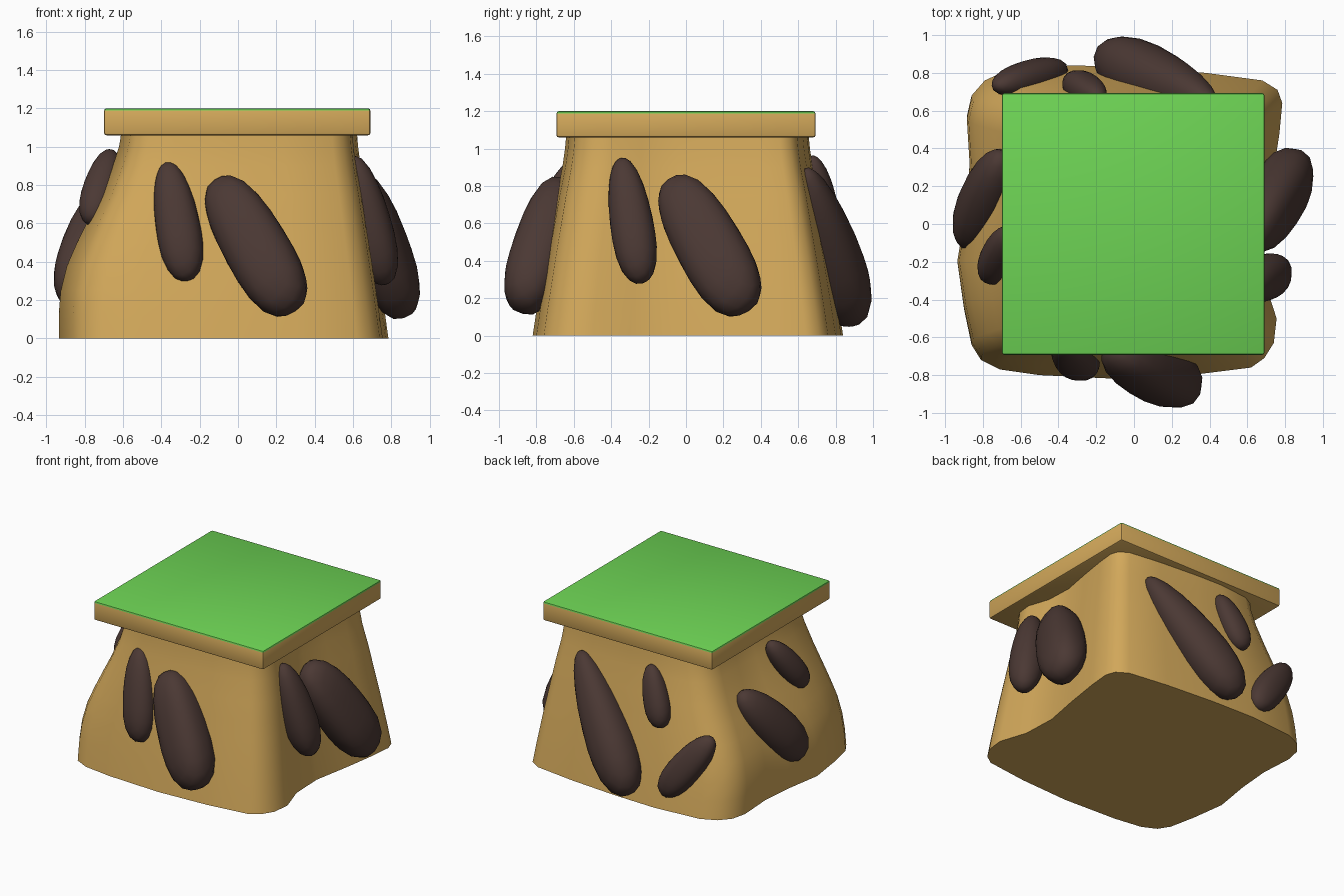
import bpy, bmesh, math
from mathutils import Vector, Matrix

if "Cube" in bpy.data.objects:
    bpy.data.objects.remove(bpy.data.objects["Cube"])


def material(name, rgb):
    m = bpy.data.materials.new(name)
    m.diffuse_color = (*rgb, 1)
    m.use_nodes = True
    m.node_tree.nodes["Principled BSDF"].inputs["Base Color"].default_value = m.diffuse_color
    return m


EARTH = material("earth", (0.66, 0.40, 0.105))
GRASS = material("grass", (0.155, 0.66, 0.09))
STONE = material("stone", (0.07, 0.04, 0.034))


def finish(bm, name, mats, angle=45):
    bmesh.ops.recalc_face_normals(bm, faces=bm.faces)
    me = bpy.data.meshes.new(name)
    bm.to_mesh(me)
    bm.free()
    ob = bpy.data.objects.new(name, me)
    bpy.context.collection.objects.link(ob)
    for m in mats:
        me.materials.append(m)
    bpy.ops.object.select_all(action='DESELECT')
    ob.select_set(True)
    bpy.context.view_layer.objects.active = ob
    bpy.ops.object.shade_smooth_by_angle(angle=math.radians(angle))
    return ob


# Earth mound: irregular rounded-square footprint lofted up to a narrower neck
foot = [(0.62, -0.76), (0.69, -0.71), (0.74, -0.63), (0.755, -0.50), (0.69, -0.30),
        (0.68, -0.05), (0.73, 0.22), (0.77, 0.48), (0.785, 0.64), (0.76, 0.71), (0.68, 0.76),
        (0.38, 0.80), (0.0, 0.83), (-0.33, 0.84), (-0.68, 0.81), (-0.79, 0.76),
        (-0.86, 0.68), (-0.885, 0.57), (-0.87, 0.32), (-0.89, 0.08), (-0.935, -0.20),
        (-0.90, -0.45), (-0.86, -0.64), (-0.81, -0.72), (-0.71, -0.77), (-0.50, -0.80),
        (-0.08, -0.82), (0.30, -0.80)]
# height, progress to the neck on the left side, progress elsewhere
levels = [(0, 0, 0), (0.13, 0, 0.11), (0.25, 0.03, 0.22), (0.38, 0.13, 0.34),
          (0.5, 0.29, 0.46), (0.62, 0.47, 0.58), (0.75, 0.67, 0.71), (0.9, 0.86, 0.88),
          (1.0, 0.96, 0.96), (1.08, 1, 1)]
bm = bmesh.new()
rings = []
for z, tl, tr in levels:
    ring = []
    for x, y in foot:
        sx = 1 - 0.35 * tl if x < 0 else 1 - 0.21 * tr
        ring.append(bm.verts.new((x * sx, y * (1 - 0.22 * tr), z)))
    rings.append(ring)
n = len(foot)
for a, b in zip(rings, rings[1:]):
    for i in range(n):
        j = (i + 1) % n
        bm.faces.new((a[i], a[j], b[j], b[i]))
bm.faces.new(rings[0][::-1])
bm.faces.new(rings[-1])
finish(bm, "earth_mound", [EARTH])

# Square slab with grass on its top face and top bevel
bm = bmesh.new()
bmesh.ops.create_cube(bm, size=1, matrix=Matrix.Translation((-0.004, 0, 1.13))
                      @ Matrix.Diagonal((1.39, 1.385, 0.14, 1)))
bmesh.ops.bevel(bm, geom=bm.edges[:], offset=0.012, segments=2, profile=0.5, affect='EDGES')
bm.normal_update()
for f in bm.faces:
    f.material_index = 1 if f.normal.z > 0.2 else 0
finish(bm, "grass_slab", [EARTH, GRASS], 30)


def rock(name, side, top, bottom, width, depth, taper=0.15, power=2.3):
    """Squashed boulder between two points given as (across, up, outward) on one side."""
    p, q = (Vector((u, -w, v)) for u, v, w in (top, bottom))
    axis = (p - q).normalized()
    across = Vector((0, -1, 0)).cross(axis).normalized()
    out = axis.cross(across)
    half = (p - q).length / 2
    turn = Matrix.Rotation(math.radians(side), 3, 'Z')
    bm = bmesh.new()
    bmesh.ops.create_icosphere(bm, subdivisions=3, radius=1)
    for v in bm.verts:
        c = v.co / sum(abs(k) ** power for k in v.co) ** (1 / power)
        k = 1 - taper * c.z
        v.co = turn @ ((p + q) / 2 + axis * c.z * half
                       + across * c.x * width * k + out * c.y * depth * k)
    finish(bm, name, [STONE], 60)


FRONT, RIGHT, BACK, LEFT = 0, 90, 180, -90
rock("front_rock_small", FRONT, (-0.37, 0.92, 0.62), (-0.265, 0.30, 0.77), 0.115, 0.10)
rock("front_rock_large", FRONT, (-0.11, 0.83, 0.66), (0.285, 0.14, 0.88), 0.17, 0.15, 0.08, 2.6)
rock("right_rock_small", RIGHT, (-0.345, 0.95, 0.60), (-0.24, 0.28, 0.77), 0.115, 0.11)
rock("right_rock_large", RIGHT, (-0.08, 0.84, 0.62), (0.32, 0.13, 0.87), 0.18, 0.14, 0.08, 2.6)
rock("back_rock_large", BACK, (-0.42, 0.89, 0.64), (0.16, 0.07, 0.90), 0.155, 0.145, 0.3)
rock("back_rock_small", BACK, (0.18, 0.96, 0.67), (0.33, 0.56, 0.76), 0.09, 0.08)
rock("back_rock_low", BACK, (0.73, 0.58, 0.73), (0.38, 0.11, 0.82), 0.11, 0.09, 0.1)
rock("left_rock_large", LEFT, (-0.37, 0.76, 0.70), (0.10, 0.19, 0.88), 0.15, 0.13)
rock("left_rock_small", LEFT, (0.03, 0.98, 0.66), (0.29, 0.60, 0.77), 0.09, 0.09)
